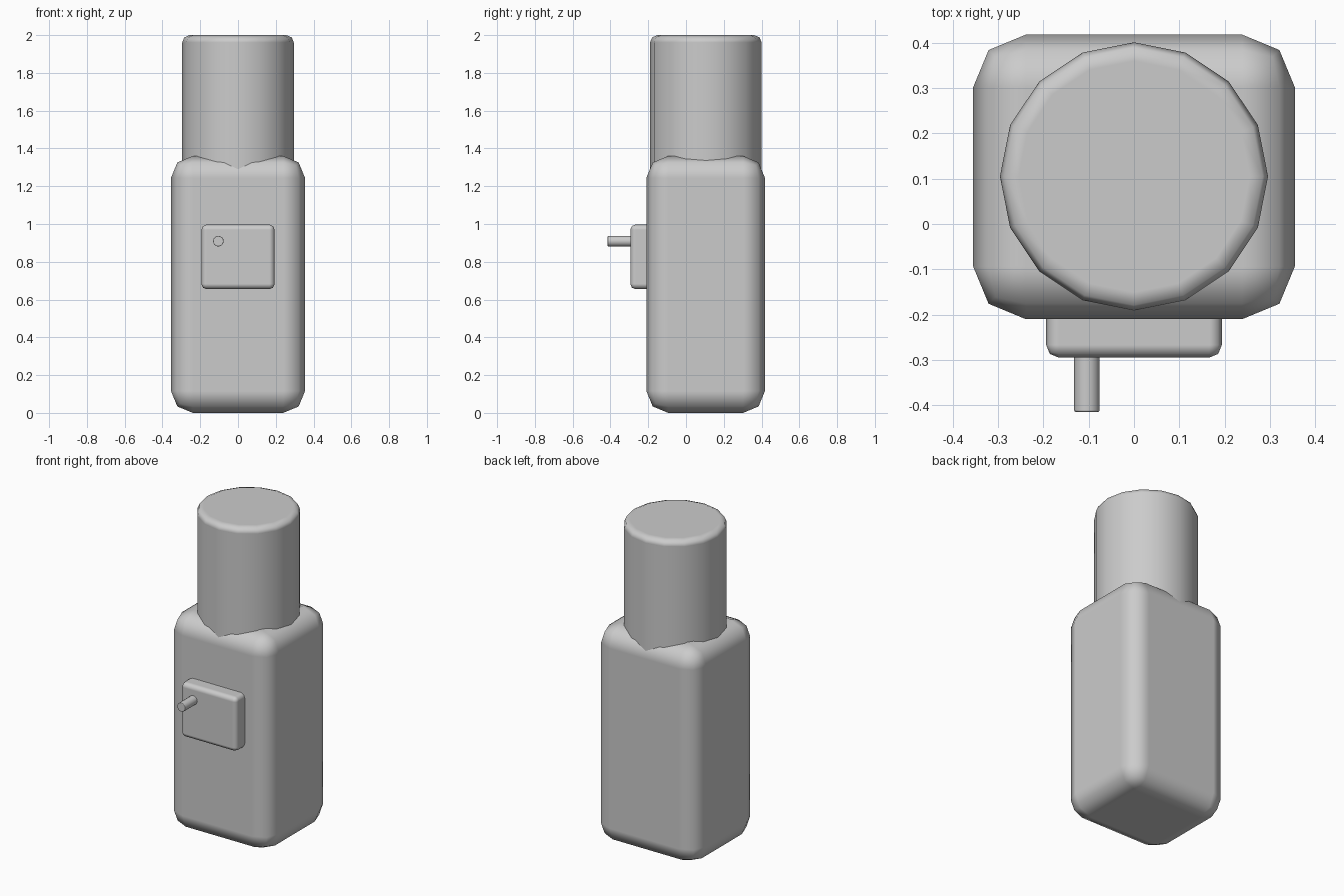
import bpy
from math import pi

if "Cube" in bpy.data.objects:
    bpy.data.objects.remove(bpy.data.objects["Cube"])


def finish(ob, name, width, angle=0.8):
    """Name the part, round its sharp edges and shade it smooth."""
    ob.name = name
    bpy.ops.object.transform_apply(location=False, rotation=True, scale=True)
    bpy.ops.object.shade_smooth()
    mod = ob.modifiers.new("rounded_edges", 'BEVEL')
    mod.width = width
    mod.segments = 2
    mod.limit_method = 'ANGLE'
    mod.angle_limit = angle
    mod.harden_normals = True
    return ob


def box(name, lo, hi, width):
    centre = [(a + b) / 2 for a, b in zip(lo, hi)]
    bpy.ops.mesh.primitive_cube_add(size=1, location=centre)
    ob = bpy.context.object
    ob.scale = [b - a for a, b in zip(lo, hi)]
    return finish(ob, name, width)


def cylinder(name, centre, radius, depth, width, rotation=(0, 0, 0)):
    bpy.ops.mesh.primitive_cylinder_add(vertices=16, radius=radius, depth=depth,
                                        location=centre, rotation=rotation)
    return finish(bpy.context.object, name, width)


# Main rounded body
box("body", (-0.355, -0.21, 0), (0.355, 0.418, 1.36), 0.116)

# Tall round cap sunk into the top of the body
cylinder("cap", (0, 0.105, 1.62), 0.296, 0.76, 0.04)

# Raised plate on the front
box("front_plate", (-0.194, -0.295, 0.655), (0.194, -0.14, 0.997), 0.028)

# Small pin sticking out of the plate
cylinder("pin", (-0.104, -0.335, 0.909), 0.028, 0.16, 0.004, (pi / 2, 0, 0))
